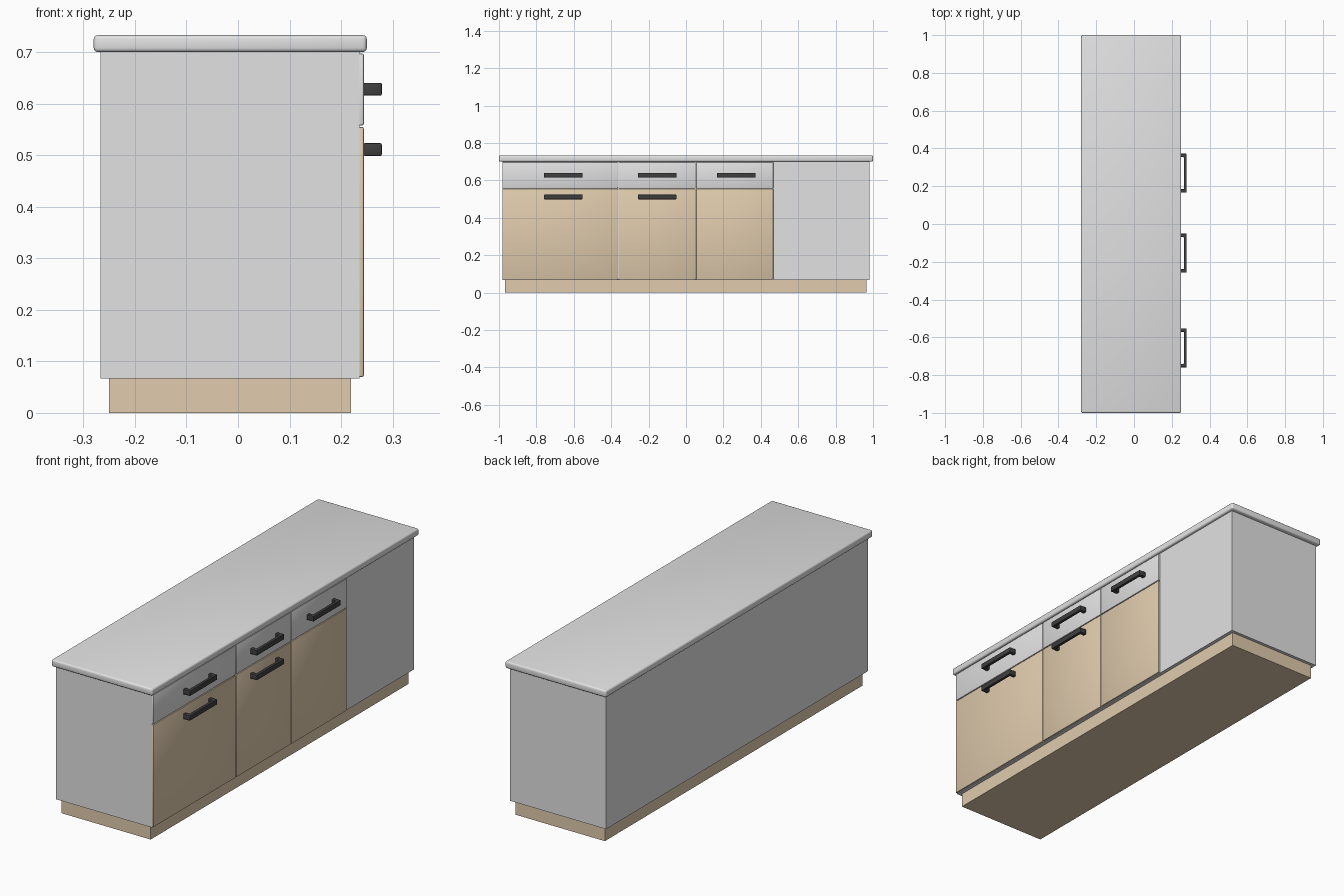
import bpy, bmesh
from mathutils import Vector

if "Cube" in bpy.data.objects:
    bpy.data.objects.remove(bpy.data.objects["Cube"])


def material(name, rgb):
    m = bpy.data.materials.new(name)
    m.diffuse_color = (*rgb, 1)
    m.use_nodes = True
    m.node_tree.nodes["Principled BSDF"].inputs["Base Color"].default_value = m.diffuse_color
    return m


grey = material("light grey", (0.76, 0.76, 0.76))
wood = material("pale wood", (0.75, 0.60, 0.42))
black = material("charcoal", (0.05, 0.05, 0.05))


def add_box(bm, lo, hi):
    vs = bmesh.ops.create_cube(bm, size=1)["verts"]
    lo, hi = Vector(lo), Vector(hi)
    for v in vs:
        v.co = (lo + hi) / 2 + v.co * (hi - lo)


def finish(name, bm, mat, bevel=0, segments=2):
    me = bpy.data.meshes.new(name)
    bmesh.ops.recalc_face_normals(bm, faces=bm.faces)
    bm.to_mesh(me)
    bm.free()
    me.materials.append(mat)
    ob = bpy.data.objects.new(name, me)
    bpy.context.collection.objects.link(ob)
    if bevel:
        mod = ob.modifiers.new("soft edges", "BEVEL")
        mod.width = bevel
        mod.segments = segments
        mod.limit_method = "ANGLE"
        bpy.ops.object.select_all(action="DESELECT")
        ob.select_set(True)
        bpy.context.view_layer.objects.active = ob
        bpy.ops.object.modifier_apply(modifier=mod.name)
        bpy.ops.object.shade_smooth_by_angle()
    return ob


def box(name, lo, hi, mat, bevel=0, segments=2):
    bm = bmesh.new()
    add_box(bm, lo, hi)
    return finish(name, bm, mat, bevel, segments)


# U-shaped pull: one profile in plan, extruded upward
def handle(name, y, z):
    h, t, x0, x1 = 0.103, 0.018, 0.243, 0.279
    xb = x1 - 0.015
    plan = [(x0, -h), (x1, -h), (x1, h), (x0, h),
            (x0, h - t), (xb, h - t), (xb, t - h), (x0, t - h)]
    bm = bmesh.new()
    face = bm.faces.new([bm.verts.new((px, y + py, z - 0.0125)) for px, py in plan])
    ext = bmesh.ops.extrude_face_region(bm, geom=[face])["geom"]
    for v in ext:
        if isinstance(v, bmesh.types.BMVert):
            v.co.z += 0.025
    return finish(name, bm, black, 0.003)


# Plinth, carcass and worktop
box("plinth", (-0.25, -0.967, 0), (0.219, 0.965, 0.07), wood)
box("cabinet_body", (-0.267, -0.982, 0.067), (0.236, 0.98, 0.702), grey)
box("worktop", (-0.28, -1, 0.70), (0.25, 1, 0.733), grey, 0.008, 3)

# Three columns: drawer above, door below (last door has no handle)
columns = [(-0.982, -0.364, -0.656, True),
           (-0.361, 0.051, -0.154, True),
           (0.054, 0.467, 0.269, False)]
for i, (y0, y1, hy, pull) in enumerate(columns, 1):
    box(f"drawer_front_{i}", (0.233, y0, 0.558), (0.244, y1, 0.697), grey, 0.003)
    box(f"door_{i}", (0.233, y0, 0.07), (0.244, y1, 0.555), wood, 0.003)
    handle(f"drawer_handle_{i}", hy, 0.628)
    if pull:
        handle(f"door_handle_{i}", hy, 0.511)
